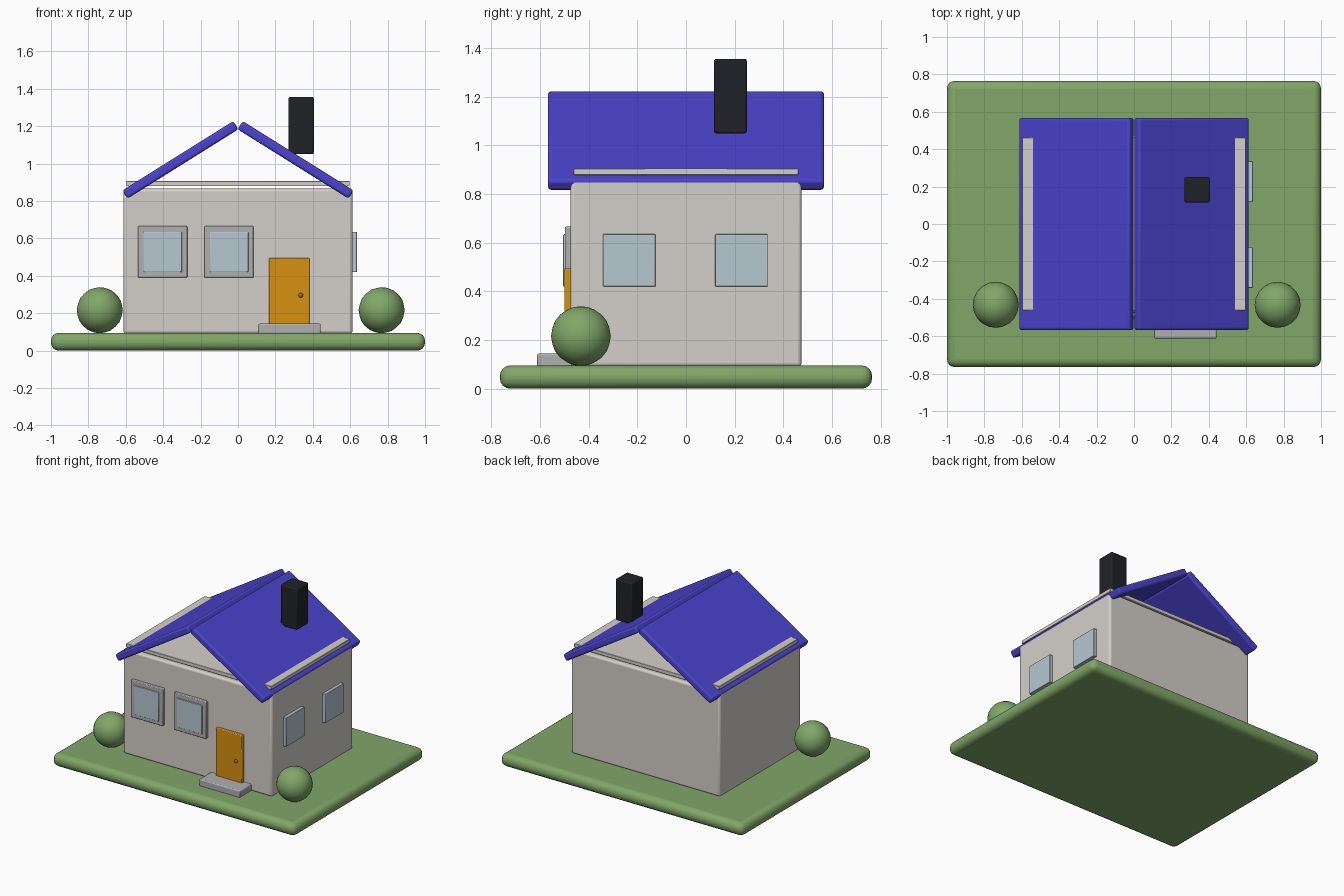
import bpy, math

if "Cube" in bpy.data.objects:
    bpy.data.objects.remove(bpy.data.objects["Cube"])


def material(name, r, g, b):
    m = bpy.data.materials.new(name)
    m.diffuse_color = [(c / 255) ** 2.2 for c in (r, g, b)] + [1]
    m.use_nodes = True
    m.node_tree.nodes["Principled BSDF"].inputs["Base Color"].default_value = m.diffuse_color
    return m


GRASS = material("grass", 128, 166, 104)
WALL = material("wall", 211, 206, 199)
ROOF = material("roof", 76, 69, 205)
GLASS = material("glass", 181, 199, 208)
FRAME = material("frame", 174, 174, 176)
DOOR = material("door", 214, 144, 24)
DARK = material("chimney", 38, 39, 43)
BRASS = material("brass", 150, 110, 50)


def finish(ob, name, mat):
    ob.name = name
    ob.data.materials.append(mat)
    bpy.ops.object.shade_smooth_by_angle(angle=math.radians(35))
    return ob


def box(name, xs, ys, zs, mat, bevel=0.005, segments=2, tilt=0):
    """Bevelled box from its extents, optionally tilted about y."""
    spans = (xs, ys, zs)
    bpy.ops.mesh.primitive_cube_add(size=1, location=[(a + b) / 2 for a, b in spans],
                                    rotation=(0, tilt, 0))
    ob = bpy.context.object
    ob.scale = [b - a for a, b in spans]
    bpy.ops.object.transform_apply(location=False, rotation=False, scale=True)
    finish(ob, name, mat)
    mod = ob.modifiers.new("bevel", 'BEVEL')
    mod.width, mod.segments = bevel, segments
    return ob


# Lawn and house body
box("lawn", (-1, 1), (-.765, .765), (0, .095), GRASS, .042, 4)
box("walls", (-.612, .612), (-.475, .475), (.09, .866), WALL, .015, 3)
box("attic_floor", (-.597, .597), (-.463, .463), (.879, .906), WALL, .002, 1)

# Two roof slabs meeting at the ridge, open gables
pitch = math.radians(32)
length, thick = .70, .052
for side, name in ((1, "roof_right"), (-1, "roof_left")):
    cx = side * .308
    box(name, (cx - length / 2, cx + length / 2), (-.568, .568),
        (1.02 - thick / 2, 1.02 + thick / 2), ROOF, .014, 3, side * pitch)

box("chimney", (.27, .405), (.115, .25), (1.05, 1.356), DARK, .008)

# Framed front windows
for i, x in enumerate((-.403, -.048)):
    box(f"front_window_frame_{i}", (x - .132, x + .132), (-.498, -.46), (.39, .666), FRAME)
    box(f"front_window_glass_{i}", (x - .103, x + .103), (-.505, -.47), (.42, .635), GLASS, .003)

# Plain windows on the right wall
for i, y in enumerate((-.233, .228)):
    box(f"side_window_{i}", (.60, .636), (y - .108, y + .108), (.42, .635), GLASS, .003)

# Door, knob and step
box("door", (.165, .383), (-.50, -.46), (.10, .495), DOOR)
box("door_step", (.108, .442), (-.612, -.46), (.09, .144), FRAME, .007)
bpy.ops.mesh.primitive_uv_sphere_add(segments=16, ring_count=8, radius=.013,
                                     location=(.335, -.503, .296))
finish(bpy.context.object, "door_knob", BRASS)

# Round bushes
for name, x in (("bush_left", -.739), ("bush_right", .768)):
    bpy.ops.mesh.primitive_ico_sphere_add(subdivisions=3, radius=.123,
                                          location=(x, -.432, .216))
    finish(bpy.context.object, name, GRASS)
